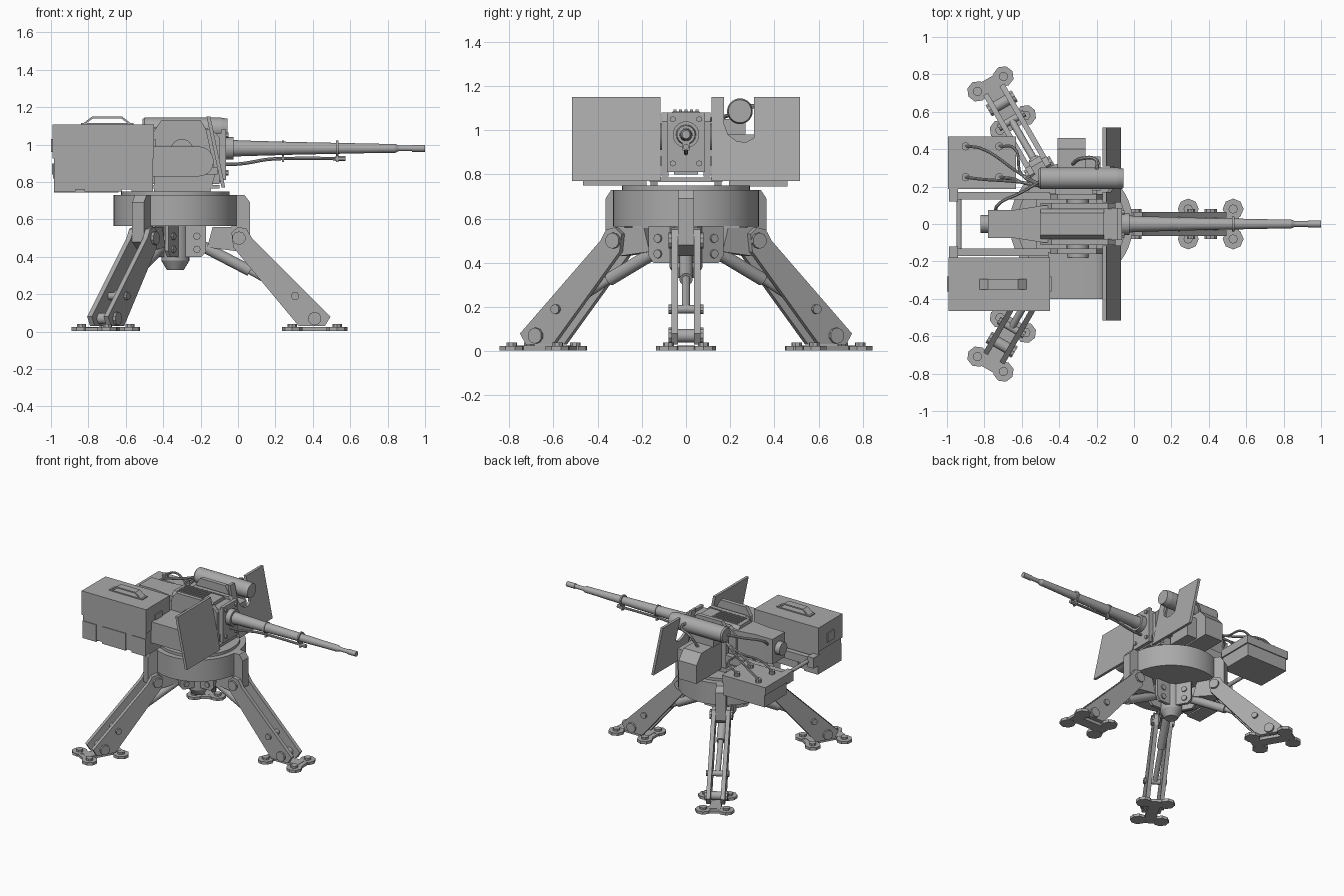
import bpy, bmesh, math
from mathutils import Matrix, Vector

old = bpy.data.objects.get("Cube")
if old:
    bpy.data.objects.remove(old, do_unlink=True)

metal = bpy.data.materials.new("plain_grey_metal")
metal.use_nodes = True
grey = (0.4, 0.4, 0.4, 1)
metal.diffuse_color = grey
metal.node_tree.nodes["Principled BSDF"].inputs["Base Color"].default_value = grey

parts = []
HUB = -0.335
place = Matrix.Identity(4)


def finish(name, bm):
    bmesh.ops.recalc_face_normals(bm, faces=bm.faces)
    bm.transform(place)
    mesh = bpy.data.meshes.new(name)
    bm.to_mesh(mesh)
    bm.free()
    mesh.materials.append(metal)
    obj = bpy.data.objects.new(name, mesh)
    bpy.context.collection.objects.link(obj)
    parts.append(obj)
    return obj


def prism(name, axis, low, high, points):
    """Extrude a flat outline along the given axis."""
    bm = bmesh.new()

    def ring(d):
        order = {"x": lambda a, b: (d, a, b), "y": lambda a, b: (a, d, b), "z": lambda a, b: (a, b, d)}
        return [bm.verts.new(order[axis](a, b)) for a, b in points]
    one, two = ring(low), ring(high)
    bm.faces.new(one)
    bm.faces.new(two)
    for i in range(len(points)):
        j = (i + 1) % len(points)
        bm.faces.new((one[i], one[j], two[j], two[i]))
    return finish(name, bm)


def box(name, x, y, z):
    return prism(name, "z", *z, [(x[0], y[0]), (x[1], y[0]), (x[1], y[1]), (x[0], y[1])])


def rod(name, start, end, r1, r2=None, sides=24):
    """Cylinder or cone between two points."""
    a, b = Vector(start), Vector(end)
    bm = bmesh.new()
    turn = (b - a).to_track_quat("Z", "Y").to_matrix().to_4x4()
    bmesh.ops.create_cone(bm, cap_ends=True, segments=sides, radius1=r1,
                          radius2=r1 if r2 is None else r2, depth=(b - a).length,
                          matrix=Matrix.Translation((a + b) / 2) @ turn)
    return finish(name, bm)


def lathe(name, y, z, stations, sides=24):
    """Stack of tapered sections along x."""
    for (x1, r1), (x2, r2) in zip(stations, stations[1:]):
        if x1 != x2:
            rod(name, (x1, y, z), (x2, y, z), r1, r2, sides)


def tube(name, points, radius):
    """Bent pipe or cable."""
    curve = bpy.data.curves.new(name, "CURVE")
    curve.dimensions = "3D"
    curve.bevel_depth = radius
    curve.bevel_resolution = 2
    curve.use_fill_caps = True
    spline = curve.splines.new("BEZIER")
    spline.bezier_points.add(len(points) - 1)
    for knot, p in zip(spline.bezier_points, points):
        knot.co = p
        knot.handle_left_type = knot.handle_right_type = "AUTO"
    spline.resolution_u = 6
    curve.materials.append(metal)
    obj = bpy.data.objects.new(name, curve)
    bpy.context.collection.objects.link(obj)
    bpy.ops.object.select_all(action="DESELECT")
    obj.select_set(True)
    bpy.context.view_layer.objects.active = obj
    bpy.ops.object.convert(target="MESH")
    parts.append(bpy.context.view_layer.objects.active)


# Base ring and central hub
rod("base_ring", (HUB, 0, .565), (HUB, 0, .73), .33, sides=48)
rod("turntable", (HUB, 0, .73), (HUB, 0, .75), .29, sides=48)
rod("hub", (HUB, 0, .38), (HUB, 0, .57), .075)
rod("hub_cap", (HUB, 0, .33), (HUB, 0, .38), .045, .075)

# Three legs, each built along x and turned around the hub
for angle in (0, 120, 240):
    place = Matrix.Translation((HUB, 0, 0)) @ Matrix.Rotation(math.radians(angle), 4, "Z")
    prism("leg_mount", "y", -.036, .036, [(.2, .56), (.17, .45), (.33, .43), (.4, .48),
                                          (.4, .69), (.37, .73), (.3, .73), (.3, .56)])
    for s in (-1, 1):
        prism("leg_plate", "y", s * .036, s * .065, [
            (.3, .53), (.335, .56), (.38, .55), (.41, .5), (.83, .08), (.8, .03), (.66, .03), (.31, .45)])
        prism("hub_bracket", "y", s * .03, s * .052,
              [(.05, .565), (.165, .565), (.165, .43), (.14, .4), (.05, .4)])
        for z in (.51, .44):
            rod("bracket_bolt", (.115, s * .05, z), (.115, s * .062, z), .02, sides=8)
        for r, z, size in ((.34, .5, .036), (.745, .07, .036), (.64, .19, .022)):
            rod("leg_bolt", (r, s * .06, z), (r, s * .08, z), size, sides=10)
        for r in (.625, .865):
            rod("foot_pad", (r, s * .08, .003), (r, s * .08, .024), .056, sides=8)
            rod("pad_bolt", (r, s * .08, .024), (r, s * .08, .04), .025, sides=8)
    rod("lower_pin", (.745, -.06, .07), (.745, .06, .07), .03)
    rod("strut_pin", (.64, -.06, .19), (.64, .06, .19), .02)
    rod("strut_sleeve", (.13, 0, .465), (.4, 0, .325), .03)
    rod("strut_piston", (.4, 0, .325), (.64, 0, .19), .019)
    for r in (.625, .865):
        box("foot_bar", (r - .032, r + .032), (-.08, .08), (.004, .023))
    box("foot_spine", (.625, .865), (-.04, .04), (.004, .026))
place = Matrix.Identity(4)

# Cradle carrying the gun
box("cradle_floor", (-.52, -.1), (-.165, .165), (.765, .785))
for s in (-1, 1):
    prism("cradle_side", "y", s * .13, s * .16, [(-.45, .74), (-.15, .74), (-.12, .85), (-.17, 1.08),
                                               (-.2, 1.13), (-.41, 1.13), (-.45, 1.07)])
    prism("gun_cheek", "y", s * .08, s * .112, [(-.5, .79), (-.1, .79), (-.1, 1.04), (-.14, 1.08),
                                                (-.44, 1.08), (-.5, 1.02)])
    box("rear_rail", (-.96, -.45), (s * .13, s * .17), (.83, .89))
    box("rail_clamp", (-.99, -.94), (s * .12, s * .2), (.82, .9))
    rod("trunnion", (-.3, s * .1, .97), (-.3, s * .18, .97), .06)
rod("rear_crossbar", (-.935, -.15, .86), (-.935, .15, .86), .014)

# Receiver with ribbed cover
prism("receiver", "z", .87, 1.06, [(-.78, -.075), (-.64, -.075), (-.48, -.1), (-.08, -.085),
                                   (-.08, .085), (-.48, .1), (-.64, .075), (-.78, .075)])
prism("receiver_cover", "x", -.5, -.16, [(-.095, 1.04), (.095, 1.04), (.06, 1.085), (-.06, 1.085)])
for i in range(5):
    y = (i - 2) * .025
    box("cover_rib", (-.47, -.26), (y - .006, y + .006), (1.08, 1.093))
rod("receiver_buffer", (-.82, 0, .97), (-.77, 0, .97), .048)
box("receiver_keel", (-.42, -.09), (-.055, .055), (.8, .88))
box("front_plate", (-.09, -.065), (-.085, .085), (.81, 1.08))
for y in (-.06, .06):
    for z in (.85, 1.05):
        rod("plate_bolt", (-.066, y, z), (-.052, y, z), .014, sides=6)

# Barrel, gas rod and clamps
lathe("barrel", 0, .98, [(-.08, .06), (-.025, .06), (-.025, .045), (.02, .042), (.3, .034),
                         (.78, .024), (.8, .024), (.84, .024), (.86, .015), (.94, .015)])
lathe("muzzle", 0, .98, [(.93, .019), (1, .019)])
tube("gas_rod", [(-.08, 0, .895), (.01, 0, .897), (.17, 0, .922), (.3, 0, .926), (.56, 0, .925)], .009)
rod("gas_rod_tip", (.52, 0, .925), (.575, 0, .925), .013, sides=12)
for x in (.24, .53):
    rod("barrel_clamp", (x - .006, 0, .98), (x + .006, 0, .98), .041)
    box("clamp_hanger", (x - .006, x + .006), (-.016, .016), (.908, .96))

# Sloped shields, the left one notched for the sight
plain = [(-.515, .77), (-.115, .77), (-.115, 1.15), (-.515, 1.15)]
notched = [(.115, .77), (.515, .77), (.515, 1.15), (.308, 1.15), (.308, .965), (.27, .945), (.23, .95),
           (.19, .98), (.172, 1.03), (.172, 1.15), (.115, 1.15)]
for name, outline in (("plain_shield", plain), ("notched_shield", notched)):
    shield = prism(name, "x", -.168, -.148, outline)
    for v in shield.data.vertices:
        v.co.x += (1.15 - v.co.z) * .21
for s in (-1, 1):
    box("shield_arm", (-.2, -.11), (s * .11, s * .2), (.84, .88))

# Sight tube with its mount
lathe("sight", .244, 1.086, [(-.51, .05), (-.5, .058), (-.09, .058), (-.055, .052)], 32)
box("sight_mount", (-.42, -.22), (.15, .27), (.98, 1.05))
prism("sensor_box", "x", -.41, -.26, [(.16, .77), (.46, .77), (.46, .91), (.4, .98), (.16, .98)])
box("sensor_front", (-.27, -.18), (.18, .36), (.78, .94))
tube("sight_cable", [(-.2, .29, 1.11), (-.2, .34, 1.1), (-.28, .35, 1.06), (-.33, .32, .97)], .01)

# Ammunition box
X, Y = (-.985, -.455), (-.46, -.185)
box("ammo_body", X, Y, (.79, .93))
box("ammo_lid", (X[0] - .006, X[1] + .006), (Y[0] - .006, Y[1] + .006), (.925, 1.107))
for x1, x2 in ((-.985, -.87), (-.82, -.62), (-.57, -.455)):
    box("ammo_skirt", (x1, x2), (Y[0] - .006, Y[1] + .006), (.75, .88))
box("ammo_floor", X, Y, (.76, .8))
for x, s in ((X[0], -1), (X[1], 1)):
    box("end_latch", (x, x + s * .014), (-.36, -.28), (.96, 1.03))
box("handle_plate", (-.84, -.56), (-.352, -.292), (1.105, 1.115))
prism("carry_handle", "y", -.35, -.295, [
    (-.83, 1.112), (-.78, 1.15), (-.62, 1.15), (-.57, 1.112), (-.585, 1.112), (-.625, 1.14),
    (-.775, 1.14), (-.815, 1.112)])

# Feed chute from box to gun
bend = [(-.21 + .08 * math.sin(t), .91 - .08 * math.cos(t)) for t in (math.pi * i / 10 for i in range(11))]
prism("feed_chute", "y", -.4, -.15, [(-.46, .99), (-.46, .83)] + bend)

# Battery with terminals and cables
box("battery", (-.985, -.64), (.195, .46), (.745, .85))
box("battery_lid", (-.995, -.63), (.188, .467), (.84, .9))
for x in (-.9, -.72):
    for y in (.25, .415):
        rod("terminal", (x, y, .9), (x, y, .925), .022, sides=10)
        tube("battery_cable", [(x, y, .92), (x + .08, y - .01, .96), (-.6, .16 + y * .25, .97),
                               (-.48, .2, 1.0)], .008)
tube("receiver_cable", [(-.74, .06, 1.0), (-.73, .1, 1.04), (-.6, .17, 1.06), (-.5, .23, 1.08)], .009)

# Smooth the round parts, keep hard edges sharp
bpy.ops.object.select_all(action="DESELECT")
for obj in parts:
    obj.select_set(True)
bpy.context.view_layer.objects.active = parts[0]
bpy.ops.object.shade_smooth_by_angle(angle=math.radians(30))
bpy.ops.object.select_all(action="DESELECT")
